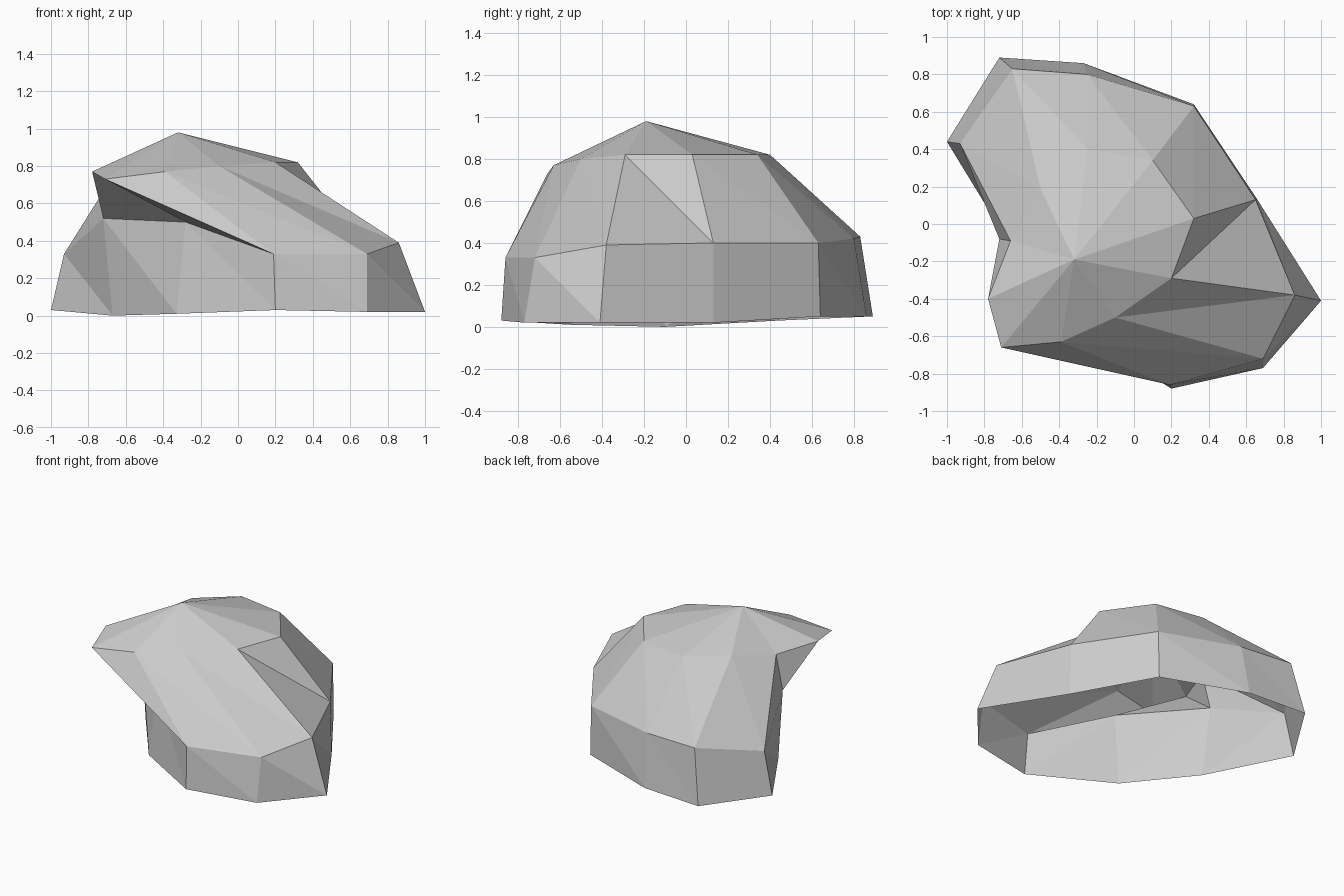
import bpy
import bmesh

default_cube = bpy.data.objects.get("Cube")
if default_cube:
    bpy.data.objects.remove(default_cube, do_unlink=True)


def make_material(name, colour):
    material = bpy.data.materials.new(name)
    material.use_nodes = True
    material.diffuse_color = colour
    shader = next(n for n in material.node_tree.nodes if n.type == 'BSDF_PRINCIPLED')
    shader.inputs["Base Color"].default_value = colour
    return material


def add_ring(bm, outline):
    """Add one closed cross-section of the boulder."""
    return [bm.verts.new(point) for point in outline]


def bridge_rings(bm, lower, upper):
    """Join two rings with triangles that all lean the same way."""
    count = len(lower)
    for index in range(count):
        following = (index + 1) % count
        bm.faces.new((lower[index], lower[following], upper[index]))
        bm.faces.new((lower[following], upper[following], upper[index]))


def cap_ring(bm, ring, summit):
    """Close a ring with a fan of triangles that meet at the summit."""
    tip = bm.verts.new(summit)
    for index, corner in enumerate(ring):
        bm.faces.new((corner, ring[(index + 1) % len(ring)], tip))


# Cross-sections, anticlockwise from the front corner
foot = [(.2, -.88, .03), (.69, -.77, .02), (1, -.41, .02), (.66, .13, .02),
        (.32, .64, .05), (-.27, .86, .05), (-.72, .89, .05), (-1, .44, .03),
        (-.67, -.1, 0), (-.33, -.55, .01)]
waist = [(.19, -.86, .33), (.69, -.72, .33), (.86, -.38, .39), (.65, .13, .4),
         (.32, .63, .4), (-.25, .8, .42), (-.65, .83, .43), (-.93, .43, .33),
         (-.72, -.08, .52), (-.28, -.53, .5)]
shoulder = [(-.39, -.63, .77), (-.1, -.5, .8), (.2, -.29, .82), (.32, .03, .82),
            (.1, .34, .82), (-.25, .4, .82), (-.5, .19, .82), (-.66, -.09, .76),
            (-.78, -.4, .77), (-.71, -.66, .73)]
summit = (-.32, -.19, .98)

# Hollow boulder shell, open underneath
bm = bmesh.new()
rings = [add_ring(bm, outline) for outline in (foot, waist, shoulder)]
for lower, upper in zip(rings, rings[1:]):
    bridge_rings(bm, lower, upper)
cap_ring(bm, rings[-1], summit)

mesh = bpy.data.meshes.new("boulder")
bm.to_mesh(mesh)
bm.free()
mesh.materials.append(make_material("stone grey", (.6, .6, .6, 1)))
boulder = bpy.data.objects.new("boulder", mesh)
bpy.context.collection.objects.link(boulder)
